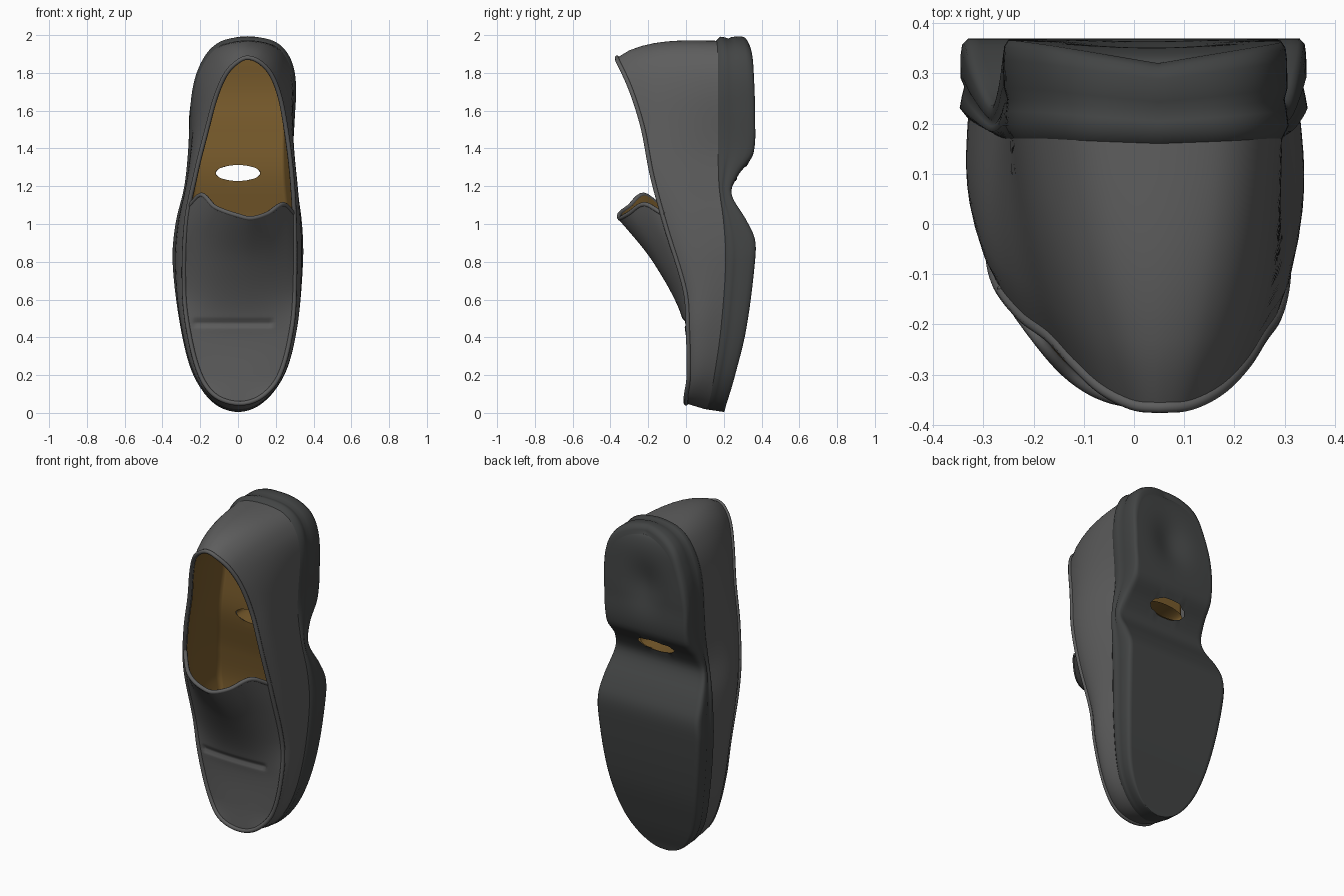
import bpy, bmesh, math

if "Cube" in bpy.data.objects:
    bpy.data.objects.remove(bpy.data.objects["Cube"])

ROWS, COLS = 120, 36
HOLE = (0.0, 1.27, 0.12, 0.042)          # centre x, centre z, half width, half height

# Outlines, toe to heel: (z, left x, right x, y)
EDGE = [(.05, .01, .01, 0), (.09, -.12, .13, 0), (.2, -.2, .22, .015), (.45, -.265, .285, .01),
        (.65, -.285, .3, -.005), (1, -.275, .3, -.11), (1.26, -.225, .285, -.18),
        (1.5, -.165, .255, -.226), (1.68, -.115, .22, -.28), (1.8, -.06, .17, -.33),
        (1.86, 0, .11, -.36), (1.88, .05, .05, -.365)]
WELT = [(.02, 0, 0, .1), (.05, -.11, .11, .12), (.2, -.225, .235, .15), (.45, -.29, .3, .185),
        (.8, -.33, .33, .21), (1, -.315, .325, .2), (1.2, -.27, .3, .175), (1.4, -.25, .28, .17),
        (1.7, -.23, .295, .17), (1.85, -.18, .27, .17), (1.95, -.08, .18, .165), (1.97, .05, .05, .16)]
SOLE = [(.005, 0, 0, .2), (.05, -.13, .13, .215), (.2, -.235, .245, .26), (.45, -.3, .31, .32),
        (.8, -.348, .344, .365), (.92, -.343, .344, .365), (1.02, -.33, .335, .32),
        (1.17, -.29, .31, .24), (1.28, -.275, .295, .28), (1.39, -.265, .295, .355),
        (1.6, -.26, .305, .365), (1.8, -.21, .3, .36), (1.93, -.14, .24, .35), (2, .05, .05, .32)]
LINING_EDGE = [(.5, 0, 0, .03), (.58, -.2, .21, .02), (.8, -.265, .28, -.03), (1, -.262, .287, -.105),
               (1.26, -.212, .272, -.175), (1.5, -.152, .242, -.22), (1.68, -.103, .208, -.275),
               (1.8, -.048, .158, -.325), (1.868, .05, .05, -.36)]
INSOLE = [(.5, 0, 0, .17), (.58, -.18, .18, .19), (.8, -.27, .27, .22), (1, -.26, .265, .2),
          (1.27, -.22, .24, .15), (1.5, -.2, .24, .16), (1.7, -.185, .25, .18),
          (1.85, -.12, .2, .17), (1.91, .05, .05, .16)]
# Tongue centre line (z, y) and top edge rise (across, rise)
RIDGE = [(.05, 0), (.2, .005), (.4, 0), (.5, -.02), (.6, -.06), (.73, -.132), (.86, -.22), (1.03, -.365)]
RISE = [(-1, .06), (-.8, .125), (-.5, .06), (0, .01), (.2, 0), (.5, .025), (.8, .075), (1, .02)]


def smooth(xs, ys, x):
    """Smooth interpolation through knots."""
    n = len(xs)
    i = max(0, min(n - 2, sum(k <= x for k in xs) - 1))

    def slope(j):
        a, b = max(j - 1, 0), min(j + 1, n - 1)
        return (ys[b] - ys[a]) / (xs[b] - xs[a])
    h = xs[i + 1] - xs[i]
    t = (x - xs[i]) / h
    return ((2*t**3 - 3*t**2 + 1) * ys[i] + (t**3 - 2*t**2 + t) * h * slope(i)
            + (3*t**2 - 2*t**3) * ys[i + 1] + (t**3 - t**2) * h * slope(i + 1))


def outline_at(table, z):
    """Left x, right x and y at height z; angle spacing gives round ends."""
    lo, hi = table[0][0], table[-1][0]
    ang = lambda v: math.acos(max(-1, min(1, 1 - 2 * (v - lo) / (hi - lo))))
    us = [ang(r[0]) for r in table]
    return [smooth(us, [r[c] for r in table], ang(z)) for c in (1, 2, 3)]


def outline(table):
    lo, hi = table[0][0], table[-1][0]
    left, right = [], []
    for i in range(ROWS + 1):
        z = lo + (hi - lo) * (1 - math.cos(math.pi * i / ROWS)) / 2
        a, b, y = outline_at(table, z)
        left.append((a, y, z))
        right.append((b, y, z))
    return left + right[-2:0:-1]


def scaled(loop, sx, sz):
    return [(.02 + (x - .02) * sx, y, 1 + (z - 1) * (sz if z > 1 else 1)) for x, y, z in loop]


def blend(a, b, t, bulge=0.0):
    mix = [tuple(p + (q - p) * t for p, q in zip(u, v)) for u, v in zip(a, b)]
    k = bulge * math.sin(math.pi * t ** .7)
    return scaled(mix, 1 + k, 1 + k * .6)


def material(name, rgb):
    m = bpy.data.materials.new(name)
    m.diffuse_color = (*rgb, 1)
    m.use_nodes = True
    m.node_tree.nodes["Principled BSDF"].inputs["Base Color"].default_value = m.diffuse_color
    return m


def finish(name, bm, mat):
    bmesh.ops.remove_doubles(bm, verts=bm.verts, dist=.0004)
    bmesh.ops.recalc_face_normals(bm, faces=bm.faces)
    me = bpy.data.meshes.new(name)
    bm.to_mesh(me)
    bm.free()
    ob = bpy.data.objects.new(name, me)
    bpy.context.collection.objects.link(ob)
    me.materials.append(mat)
    me.polygons.foreach_set("use_smooth", [True] * len(me.polygons))
    return ob


def add_grid(bm, rows, closed=False):
    vs = [[bm.verts.new(p) for p in r] for r in rows]
    for a, b in zip(vs, vs[1:]):
        for j in range(len(a) if closed else len(a) - 1):
            k = (j + 1) % len(a)
            bm.faces.new((a[j], a[k], b[k], b[j]))


def in_hole(x, z, grow=1.0):
    return math.hypot((x - HOLE[0]) / HOLE[2], (z - HOLE[1]) / HOLE[3]) < grow


def shell(name, loops, mat, floor=False, dent=0.0):
    """Stack of outlines, optionally closed by a floor with the shank hole."""
    bm = bmesh.new()
    add_grid(bm, loops, closed=True)
    if floor:
        last, rows = loops[-1], []
        for i in range(ROWS + 1):
            a, b = last[i], last[-i if i else 0]
            row = []
            for j in range(COLS + 1):
                t = j / COLS
                x, y, z = (p + (q - p) * t for p, q in zip(a, b))
                edge = 4 * t * (1 - t)
                y -= dent * edge * math.exp(-((z - 1.65) / .13) ** 2 - ((x - .03) / .12) ** 2)
                row.append((x, y, z))
            rows.append(row)
        add_grid(bm, rows)
        bmesh.ops.remove_doubles(bm, verts=bm.verts, dist=.0004)
        gone = [f for f in bm.faces if f.calc_center_median().y > .1
                and in_hole(f.calc_center_median().x, f.calc_center_median().z)]
        bmesh.ops.delete(bm, geom=gone, context='FACES')
        for v in bm.verts:                       # round the hole rim
            if v.is_boundary and v.co.y > .1 and in_hole(v.co.x, v.co.z, 1.8):
                a = math.atan2((v.co.z - HOLE[1]) / HOLE[3], (v.co.x - HOLE[0]) / HOLE[2])
                v.co.x = HOLE[0] + HOLE[2] * math.cos(a)
                v.co.z = HOLE[1] + HOLE[3] * math.sin(a)
    return finish(name, bm, mat)


def tube(name, pts, radius, mat, cyclic=False):
    cu = bpy.data.curves.new(name, 'CURVE')
    cu.dimensions, cu.bevel_depth, cu.bevel_resolution = '3D', radius, 2
    sp = cu.splines.new('POLY')
    sp.points.add(len(pts) - 1)
    for p, co in zip(sp.points, pts):
        p.co = (*co, 1)
    sp.use_cyclic_u = cyclic
    cu.materials.append(mat)
    bpy.context.collection.objects.link(bpy.data.objects.new(name, cu))


leather = material("leather", (.11, .11, .11))
rubber = material("rubber", (.055, .058, .058))
tan = material("tan_lining", (.19, .105, .025))

edge, welt, sole = outline(EDGE), outline(WELT), outline(SOLE)

# Upper side walls and heel counter
shell("upper", [blend(edge, welt, t / 8, .08) for t in range(9)], leather)

# Outsole with welt groove, heel and shank hole
shell("outsole", [welt, scaled(blend(welt, sole, .13), 1.04, 1.018), scaled(blend(welt, sole, .28), 1.02, 1.01),
                  blend(welt, sole, .4), scaled(blend(welt, sole, .52), 1.015, 1.005),
                  blend(welt, sole, .8), scaled(blend(welt, sole, .93), .985, .99),
                  scaled(sole, .95, .965), scaled(sole, .9, .94)],
      rubber, floor=True, dent=.03)

# Lining and insole
l_edge, insole = outline(LINING_EDGE), outline(INSOLE)
shell("lining", [blend(l_edge, insole, t / 8, .07) for t in range(9)], tan, floor=True)

# Wall of the hole through the shank
bm = bmesh.new()
add_grid(bm, [[(HOLE[0] + HOLE[2] * math.cos(a * math.pi / 20), y,
                HOLE[1] + HOLE[3] * math.sin(a * math.pi / 20)) for a in range(40)]
              for y in (.155, .21, .265)], closed=True)
finish("shank_hole_wall", bm, tan)


# Vamp and raised tongue, outer skin and lining
def vamp_rows(start, drop):
    rows = []
    for i in range(91):
        zr = start + (1.03 - start) * (1 - math.cos(math.pi * i / 180))
        row = []
        for j in range(41):
            s = j / 20 - 1
            z = zr + (zr / 1.03) ** 6 * smooth(*zip(*RISE), s)
            a, b, ye = outline_at(EDGE, z)
            arch = 1 - abs(s) ** 2.2
            y = ye + (smooth(*zip(*RIDGE), zr) - ye) * arch + drop
            if abs(s + .12) < .75:               # crease across the vamp
                y += .016 * math.exp(-((z - .475) / .013) ** 2)
            row.append(((a + b) / 2 + s * (b - a) / 2 * (1 - drop), y, z))
        rows.append(row)
    return rows


for name, start, drop, mat in (("vamp", .05, 0, leather), ("tongue_lining", .52, .022, tan)):
    bm = bmesh.new()
    rows = vamp_rows(start, drop)
    add_grid(bm, rows)
    finish(name, bm, mat)
    if name == "vamp":
        tube("tongue_edge", [(x, y + .011, z) for x, y, z in rows[-1]], .012, leather)

# Rolled piping along the vamp seam and collar
tube("topline_piping", edge, .012, leather, cyclic=True)
